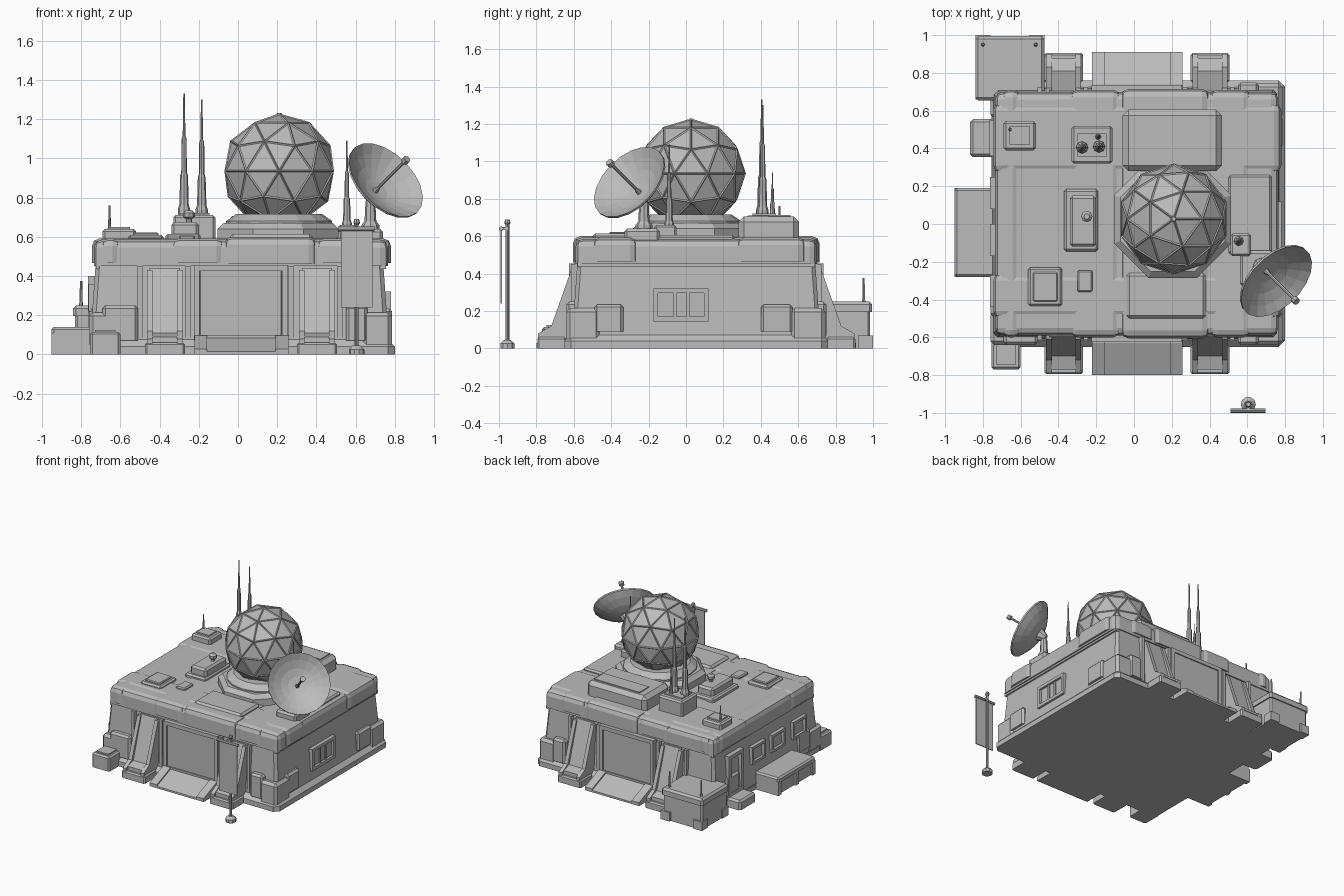
import bpy, bmesh, math
from mathutils import Vector, Matrix

grey = bpy.data.materials.new("concrete_grey")
grey.diffuse_color = (0.5, 0.5, 0.5, 1)
YC = 0.055  # the front and back halves mirror about this y


def finish(name, bm):
    bmesh.ops.recalc_face_normals(bm, faces=bm.faces)
    me = bpy.data.meshes.new(name)
    bm.to_mesh(me)
    bm.free()
    me.materials.append(grey)
    ob = bpy.data.objects.new(name, me)
    bpy.context.collection.objects.link(ob)
    return ob


def box(name, x0, x1, y0, y1, z0, z1, bevel=0.0, top=0.0, seg=1):
    """Box from its limits; top = inward taper of the upper face."""
    bm = bmesh.new()
    bmesh.ops.create_cube(bm, size=1)
    for v in bm.verts:
        t = top if v.co.z > 0 else 0
        v.co = Vector((x1 - t if v.co.x > 0 else x0 + t,
                       y1 - t if v.co.y > 0 else y0 + t,
                       z1 if v.co.z > 0 else z0))
    if bevel:
        es = [e for e in bm.edges if max(v.co.z for v in e.verts) > z0 + 1e-5]
        bmesh.ops.bevel(bm, geom=es, offset=bevel, segments=seg, profile=0.5, affect='EDGES')
    return finish(name, bm)


def lathe(name, loc, profile, sides=8, axis=(0, 0, 1), turn=0.0):
    """Revolve (radius, height) points around an axis."""
    bm = bmesh.new()
    rings = []
    for r, h in profile:
        rings.append([bm.verts.new((r * math.cos(turn + 2 * math.pi * i / sides),
                                    r * math.sin(turn + 2 * math.pi * i / sides), h)) for i in range(sides)])
    for a, b in zip(rings, rings[1:]):
        for i in range(sides):
            j = (i + 1) % sides
            bm.faces.new((a[i], a[j], b[j], b[i]))
    bm.faces.new(rings[0])
    bm.faces.new(rings[-1])
    rot = Vector((0, 0, 1)).rotation_difference(Vector(axis)).to_matrix().to_4x4()
    bm.transform(Matrix.Translation(loc) @ rot)
    return finish(name, bm)


def wedge(name, x0, x1, yz):
    """Side profile in y and z, pulled out along x."""
    bm = bmesh.new()
    a = [bm.verts.new((x0, y, z)) for y, z in yz]
    b = [bm.verts.new((x1, y, z)) for y, z in yz]
    bm.faces.new(a)
    bm.faces.new(b)
    for i in range(len(yz)):
        j = (i + 1) % len(yz)
        bm.faces.new((a[i], a[j], b[j], b[i]))
    return finish(name, bm)


def frame(name, axis, side, a0, a1, z0, z1, w=0.025, d=0.02):
    """Four bars around an opening on a wall; axis is the wall normal."""
    for k, (p, q, r, s) in enumerate(((a0, a1, z1 - w, z1), (a0, a1, z0, z0 + w),
                                      (a0, a0 + w, z0, z1), (a1 - w, a1, z0, z1))):
        if axis == 'x':
            box(f"{name}_{k}", side - d, side + d, p, q, r, s)
        else:
            box(f"{name}_{k}", p, q, side - d, side + d, r, s)


# main hull: plinth, leaning walls, rounded roof band
box("plinth", -0.75, 0.80, -0.65, 0.76, 0, 0.075, 0.035)
box("walls", -0.755, 0.77, -0.61, 0.72, 0.05, 0.47, 0.02, 0.03)
box("roof_band", -0.735, 0.765, -0.59, 0.70, 0.45, 0.585, 0.04, 0, 2)
box("roof_lip", -0.725, 0.755, -0.58, 0.69, 0.435, 0.46)

# roof band overlay panels
for n, (x0, x1) in enumerate(((-0.70, -0.60), (-0.34, -0.07), (0.40, 0.62))):
    box(f"band_panel_{n}", x0, x1, -0.60, 0.71, 0.47, 0.592, 0.04, 0, 2)
box("band_centre", -0.07, 0.40, -0.605, 0.715, 0.46, 0.60, 0.04, 0, 2)
for n, (y0, y1) in enumerate(((-0.50, -0.26), (0.27, 0.64))):
    box(f"band_side_{n}", -0.745, 0.78, y0, y1, 0.465, 0.592, 0.04, 0, 2)

# corner guards and wall boxes
for sx, cx in ((-1, -0.76), (1, 0.785)):
    for y0, y1 in ((-0.64, -0.46), (0.56, 0.745)):
        xs = sorted((cx, cx - sx * 0.15))
        box("corner_guard", xs[0], xs[1], y0, y1, 0.05, 0.215, 0.02)
    for y0, y1 in ((-0.49, -0.335), (0.40, 0.57)):
        xs = sorted((cx, cx - sx * 0.1))
        box("side_wall_box", xs[0], xs[1], y0, y1, 0.09, 0.235, 0.015)
for x0, x1 in ((-0.69, -0.51), (0.55, 0.66)):
    for y0, y1 in ((-0.64, -0.55), (0.66, 0.75)):
        box("end_wall_box", x0, x1, y0, y1, 0.07, 0.25, 0.015)

# front and back: buttresses, gates and ramps mirrored about YC
for tag, m in (("front", 1), ("back", -1)):
    Y = lambda y: YC + m * (y - YC)
    S = lambda p, q: sorted((Y(p), Y(q)))
    for x0, x1 in ((-0.465, -0.28), (0.31, 0.495)):
        wedge(f"{tag}_buttress", x0 + 0.015, x1 - 0.015,
              [(Y(y), z) for y, z in ((-0.50, 0), (-0.77, 0), (-0.77, 0.09), (-0.70, 0.11),
                                      (-0.595, 0.44), (-0.50, 0.44))])
        for a in (x0, x1 - 0.03):
            wedge(f"{tag}_buttress_rail", a, a + 0.03,
                  [(Y(y), z) for y, z in ((-0.50, 0), (-0.79, 0), (-0.79, 0.08), (-0.72, 0.12),
                                          (-0.61, 0.43), (-0.50, 0.43))])
        box(f"{tag}_buttress_foot", x0 - 0.01, x1 + 0.01, *S(-0.795, -0.64), 0, 0.06, 0.01)
    box(f"{tag}_gate", -0.20, 0.23, *S(-0.616, -0.55), 0.10, 0.44, 0.01)
    frame(f"{tag}_gate_frame", 'y', Y(-0.605), -0.225, 0.255, 0.07, 0.455, 0.03, 0.02)
    ramp = [(Y(-0.55), 0), (Y(-0.80), 0), (Y(-0.80), 0.015), (Y(-0.63), 0.085), (Y(-0.55), 0.085)]
    wedge(f"{tag}_ramp", -0.22, 0.255, ramp)
    for x0 in (-0.222, 0.192):
        wedge(f"{tag}_ramp_curb", x0, x0 + 0.065, [(y, z + 0.012 if z else 0) for y, z in ramp])
    # wall ribs beside the gate
    for x in (-0.255, 0.27, 0.52, -0.50):
        box(f"{tag}_rib", x - 0.012, x + 0.012, *S(-0.615, -0.55), 0.07, 0.45)

# right side window
box("right_window_pane", 0.74, 0.762, -0.15, 0.10, 0.16, 0.30)
frame("right_window_frame", 'x', 0.76, -0.175, 0.12, 0.145, 0.32)
for y in (-0.06, 0.01):
    box("right_window_bar", 0.75, 0.772, y - 0.008, y + 0.008, 0.16, 0.31)

# left side: door with step, windows, low annex
frame("left_door_frame", 'x', -0.745, 0.36, 0.55, 0.07, 0.40, 0.03)
box("left_door_step", -0.868, -0.72, 0.355, 0.555, 0, 0.075, 0.015)
for y in (-0.44, -0.17, 0.08):
    frame("left_window_frame", 'x', -0.742, y, y + 0.17, 0.22, 0.36, 0.02)
box("annex_body", -0.935, -0.70, -0.265, 0.175, 0, 0.10)
box("annex_top", -0.95, -0.70, -0.28, 0.19, 0.10, 0.14, 0.012)
for y in (-0.28, -0.07, 0.15):
    box("annex_post", -0.95, -0.72, y, y + 0.04, 0, 0.11)

# small crate at the front left
box("crate", -0.755, -0.60, -0.77, -0.61, 0, 0.115, 0.012)
box("crate_lid", -0.73, -0.625, -0.745, -0.635, 0.11, 0.125)

# back left shed with aerials
box("shed", -0.83, -0.485, 0.665, 0.985, 0, 0.235, 0.012)
box("shed_roof", -0.84, -0.475, 0.655, 0.995, 0.195, 0.25, 0.015)
for x in (-0.84, -0.555):
    for y in (0.66, 0.92):
        box("shed_foot", x, x + 0.08, y, y + 0.08, 0, 0.07)
for x, y in ((-0.80, 0.95), (-0.52, 0.95)):
    lathe("shed_aerial", (x, y, 0.24), [(0.012, 0), (0.008, 0.03), (0.006, 0.135)], 6)

# dome platform and collar
lathe("dome_platform", (0.205, 0.025, 0.58), [(0.335, 0), (0.335, 0.06), (0.30, 0.09)], 8, turn=math.pi / 8)
lathe("dome_collar", (0.21, 0.025, 0.66), [(0.27, 0), (0.27, 0.02), (0.22, 0.055)], 16)
box("rear_housing", -0.06, 0.465, 0.28, 0.605, 0.58, 0.705, 0.03)
box("rear_housing_cap", 0.02, 0.42, 0.44, 0.56, 0.70, 0.712)
box("front_roof_panel", -0.04, 0.38, -0.50, -0.26, 0.58, 0.615, 0.015)
box("right_roof_panel", 0.50, 0.73, -0.16, 0.26, 0.58, 0.605, 0.012)

# faceted radar dome with seam ridges
bm = bmesh.new()
bmesh.ops.create_icosphere(bm, subdivisions=2, radius=0.288)
bm.transform(Matrix.Translation((0.21, 0.027, 0.935)))
bmesh.ops.bisect_plane(bm, geom=bm.verts[:] + bm.edges[:] + bm.faces[:],
                       plane_co=(0, 0, 0.69), plane_no=(0, 0, -1), clear_outer=True)
dome = finish("radar_dome", bm)
seams = dome.copy()
seams.name = "dome_seams"
seams.data = dome.data.copy()
bpy.context.collection.objects.link(seams)
wf = seams.modifiers.new("ridges", 'WIREFRAME')
wf.thickness = 0.011
lathe("dome_cap", (0.21, 0.027, 1.21), [(0.02, 0), (0.012, 0.02)], 6)

# dish antenna aimed forward, right and up
aim = Vector((1, -1, 1)).normalized()
hub = Vector((0.70, -0.25, 0.835))
bowl = [(0.23 * t, 0.095 * t * t) for t in (0.06, 0.3, 0.55, 0.8, 1)]
lathe("dish_bowl", hub, [(r, h - 0.012) for r, h in bowl] + bowl[::-1], 20, aim)
lathe("dish_feed", hub, [(0.016, 0), (0.009, 0.03), (0.009, 0.25), (0.02, 0.255), (0.02, 0.28)], 8, aim)
lathe("dish_back_hub", hub - aim * 0.06, [(0.025, 0), (0.035, 0.02), (0.05, 0.055)], 8, aim)
lathe("dish_post", (0.675, -0.225, 0.58), [(0.05, 0), (0.045, 0.08), (0.03, 0.10), (0.025, 0.2), (0.015, 0.22)], 8)
box("dish_base", 0.56, 0.74, -0.33, -0.14, 0.58, 0.64, 0.015)

# roof equipment
box("aerial_box", -0.33, -0.115, 0.32, 0.52, 0.58, 0.71, 0.012)
box("aerial_box_plate", -0.30, -0.145, 0.355, 0.48, 0.70, 0.72)
box("mid_unit_base", -0.37, -0.19, -0.145, 0.185, 0.58, 0.615, 0.012)
box("mid_unit", -0.34, -0.20, -0.12, 0.15, 0.60, 0.675, 0.015)
lathe("mid_unit_sensor", (-0.25, 0.04, 0.67), [(0.015, 0), (0.015, 0.02), (0.03, 0.03), (0.03, 0.05), (0.015, 0.065)], 8)
box("roof_hatch", -0.56, -0.38, -0.435, -0.23, 0.58, 0.61, 0.012)
box("roof_hatch_lid", -0.535, -0.405, -0.41, -0.255, 0.605, 0.622, 0.006)
box("small_hatch", -0.30, -0.22, -0.36, -0.245, 0.58, 0.61, 0.008)
box("corner_unit", -0.69, -0.52, 0.39, 0.545, 0.58, 0.64, 0.012)
box("corner_unit_lid", -0.66, -0.55, 0.42, 0.515, 0.635, 0.65)
lathe("corner_aerial", (-0.655, 0.50, 0.62), [(0.012, 0), (0.007, 0.04), (0.005, 0.14)], 6)
box("whip_box", 0.51, 0.62, -0.17, -0.05, 0.58, 0.66, 0.012)

# tall stepped aerials: x, y, base, tip, thickness
for x, y, z, tip, r in ((-0.275, 0.405, 0.70, 1.33, 0.032), (-0.185, 0.41, 0.70, 1.30, 0.032),
                        (-0.19, 0.462, 0.70, 0.94, 0.018), (0.555, -0.09, 0.64, 1.09, 0.026)):
    h = tip - z
    lathe("mast", (x, y, z), [(r, 0), (r, 0.06 * h), (r * 0.75, 0.1 * h), (r * 0.62, 0.34 * h), (r * 0.45, 0.36 * h),
                              (r * 0.4, 0.63 * h), (r * 0.22, 0.66 * h), (r * 0.12, h)], 8)

# free-standing banner on a pole
lathe("banner_foot", (0.605, -0.955, 0), [(0.04, 0), (0.04, 0.025), (0.02, 0.045)], 10)
lathe("banner_pole", (0.605, -0.955, 0.03), [(0.01, 0), (0.01, 0.63), (0.017, 0.64), (0.012, 0.66)], 8)
box("banner_cloth", 0.525, 0.685, -0.992, -0.984, 0.24, 0.635)
lathe("banner_bar", (0.51, -0.988, 0.64), [(0.012, 0), (0.012, 0.185)], 8, (1, 0, 0))
box("banner_bracket", 0.595, 0.615, -0.985, -0.95, 0.632, 0.648)
